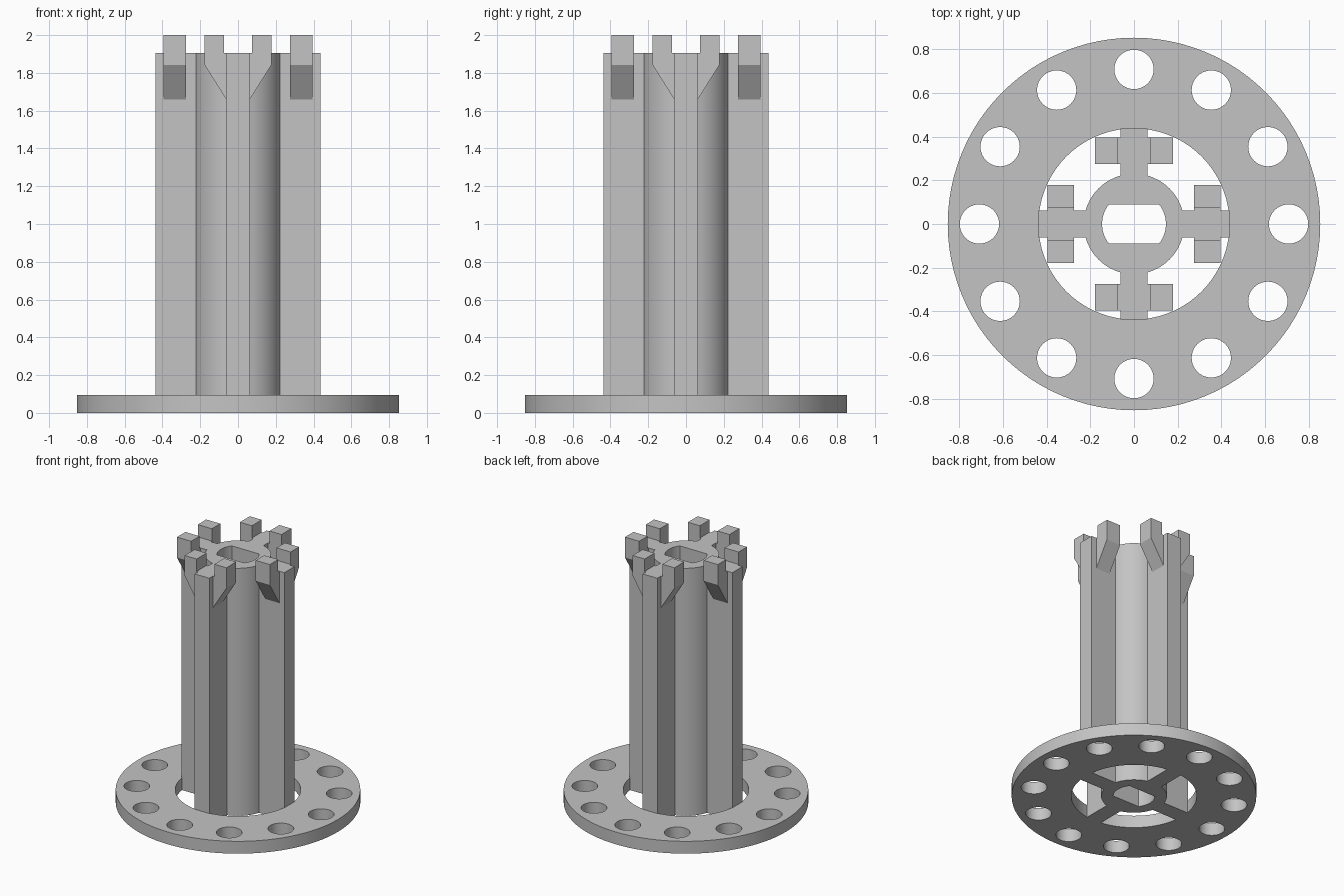
import bpy, bmesh
from math import sin, cos, asin, pi, radians
from mathutils import Matrix

if "Cube" in bpy.data.objects:
    bpy.data.objects.remove(bpy.data.objects["Cube"], do_unlink=True)

grey = bpy.data.materials.new("plain grey")
grey.use_nodes = True
grey.diffuse_color = (0.55, 0.55, 0.55, 1)
grey.node_tree.nodes["Principled BSDF"].inputs["Base Color"].default_value = (0.55, 0.55, 0.55, 1)


def arc(r, start, end, n, cx=0, cy=0):
    angles = [start + (end - start) * i / n for i in range(n + 1)]
    return [(cx + r * cos(a), cy + r * sin(a)) for a in angles]


def circle(r, n, cx=0, cy=0):
    return arc(r, 0, 2 * pi, n, cx, cy)[:-1]


def finish(obj):
    """Weld, assign the colour and shade with sharp edges kept."""
    bm = bmesh.new()
    bm.from_mesh(obj.data)
    bmesh.ops.remove_doubles(bm, verts=bm.verts, dist=1e-5)
    bmesh.ops.recalc_face_normals(bm, faces=bm.faces)
    bm.to_mesh(obj.data)
    bm.free()
    obj.data.materials.clear()
    obj.data.materials.append(grey)
    bpy.ops.object.select_all(action='DESELECT')
    obj.select_set(True)
    bpy.context.view_layer.objects.active = obj
    bpy.ops.object.shade_smooth_by_angle(angle=radians(30))


def extrude_loops(name, loops, height):
    """Filled flat outline with holes, extruded up from the ground."""
    curve = bpy.data.curves.new(name, 'CURVE')
    curve.dimensions = '2D'
    curve.fill_mode = 'BOTH'
    curve.extrude = height / 2
    for loop in loops:
        spline = curve.splines.new('POLY')
        spline.points.add(len(loop) - 1)
        spline.use_cyclic_u = True
        for point, (x, y) in zip(spline.points, loop):
            point.co = (x, y, 0, 1)
    obj = bpy.data.objects.new(name, curve)
    bpy.context.collection.objects.link(obj)
    bpy.ops.object.select_all(action='DESELECT')
    obj.select_set(True)
    bpy.context.view_layer.objects.active = obj
    bpy.ops.object.convert(target='MESH')
    obj = bpy.context.view_layer.objects.active
    obj.data.transform(Matrix.Translation((0, 0, height / 2)))
    finish(obj)
    return obj


# Base flange with a large opening and a ring of twelve holes
fin_end = 0.4375
flange_loops = [circle(0.853, 96), circle(fin_end, 72)]
for k in range(12):
    a = k * pi / 6
    flange_loops.append(circle(0.09, 40, 0.708 * cos(a), 0.708 * sin(a)))
extrude_loops("base_flange", flange_loops, 0.095)

# Hub with four fins and a flat-sided bore
half_fin, hub_r, bore_r = 0.0625, 0.23, 0.146
a = asin(half_fin / hub_r)
quarter = [(fin_end, -half_fin), (fin_end, half_fin)] + arc(hub_r, a, pi / 2 - a, 14)
outline = []
for k in range(4):
    c, s = round(cos(k * pi / 2)), round(sin(k * pi / 2))
    outline += [(c * x - s * y, s * x + c * y) for x, y in quarter]
b = asin(0.09 / bore_r)
bore = arc(bore_r, -b, b, 14) + arc(bore_r, pi - b, pi + b, 14)
extrude_loops("finned_shaft", [outline, bore], 1.905)

# Pair of sloped lugs on each fin
lug_profile = [(0.075, 2.0), (0.1775, 2.0), (0.1775, 1.843), (half_fin, 1.66),
               (half_fin, 1.905), (0.075, 1.905)]
bm = bmesh.new()
for k in range(4):
    turn = Matrix.Rotation(k * pi / 2, 3, 'Z')
    for side in (-1, 1):
        verts = [bm.verts.new((side * x, -0.395, z)) for x, z in lug_profile]
        face = bm.faces.new(verts)
        new = bmesh.ops.extrude_face_region(bm, geom=[face])["geom"]
        top = [v for v in new if isinstance(v, bmesh.types.BMVert)]
        bmesh.ops.translate(bm, verts=top, vec=(0, 0.12, 0))
        bmesh.ops.transform(bm, matrix=turn.to_4x4(), verts=verts + top)
mesh = bpy.data.meshes.new("fin_lugs")
bm.to_mesh(mesh)
bm.free()
lugs = bpy.data.objects.new("fin_lugs", mesh)
bpy.context.collection.objects.link(lugs)
finish(lugs)
